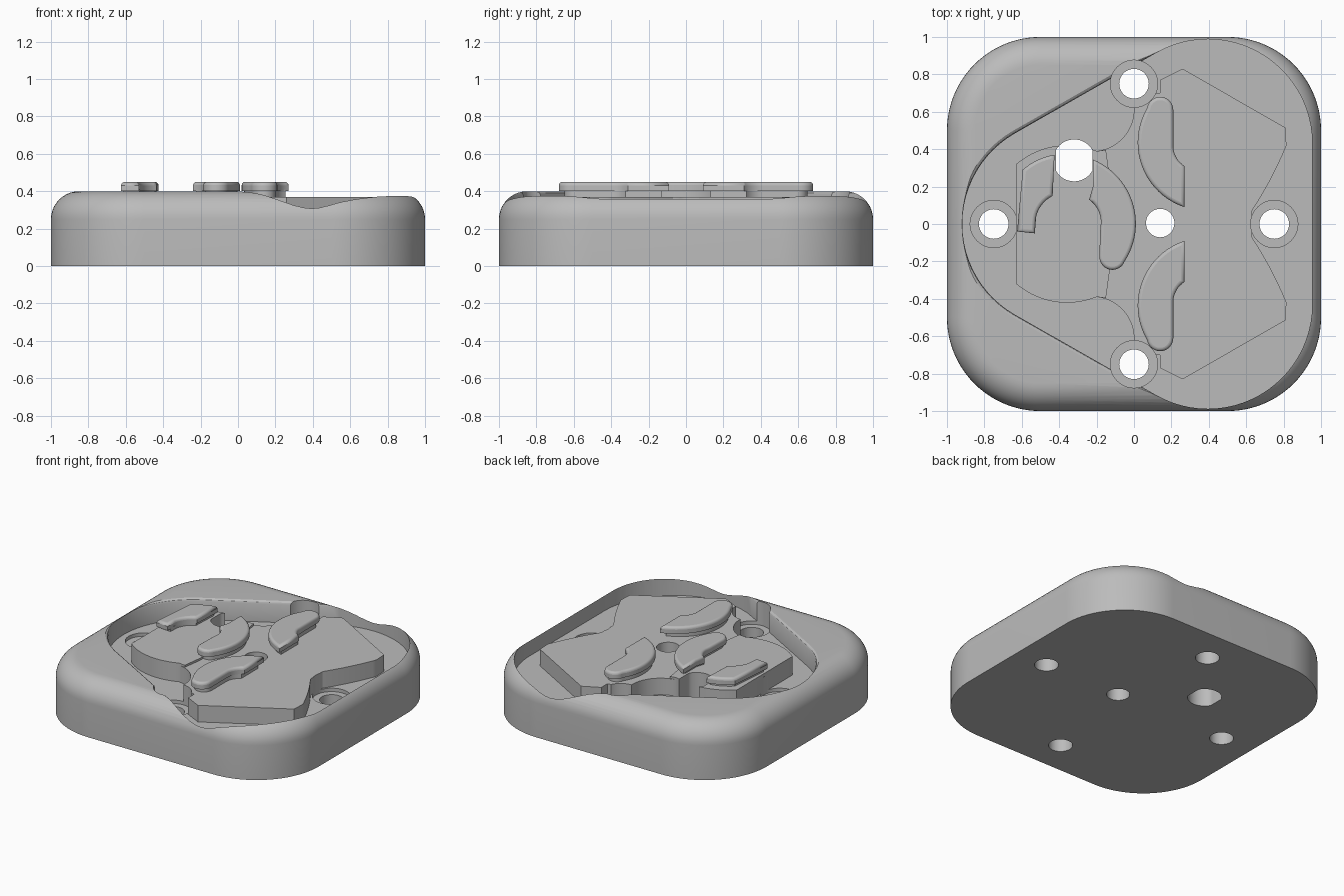
import bpy, bmesh, math
from mathutils import Vector

if "Cube" in bpy.data.objects:
    bpy.data.objects.remove(bpy.data.objects["Cube"])

grey = bpy.data.materials.new("light grey")
grey.diffuse_color = (0.5, 0.5, 0.5, 1)
grey.use_nodes = True
grey.node_tree.nodes["Principled BSDF"].inputs["Base Color"].default_value = grey.diffuse_color


def arc(a, m, b, n=14):
    """Points on the circle through a, m and b, running from a to b."""
    (ax, ay), (mx, my), (bx, by) = a, m, b
    d = 2 * (ax * (my - by) + mx * (by - ay) + bx * (ay - my))
    A, M, B = ax * ax + ay * ay, mx * mx + my * my, bx * bx + by * by
    cx = (A * (my - by) + M * (by - ay) + B * (ay - my)) / d
    cy = (A * (bx - mx) + M * (ax - bx) + B * (mx - ax)) / d
    r = math.hypot(ax - cx, ay - cy)
    t0 = math.atan2(ay - cy, ax - cx)
    tm = (math.atan2(my - cy, mx - cx) - t0) % math.tau
    t1 = (math.atan2(by - cy, bx - cx) - t0) % math.tau
    if tm > t1:
        t1 -= math.tau
    return [(cx + r * math.cos(t0 + t1 * i / n), cy + r * math.sin(t0 + t1 * i / n))
            for i in range(n + 1)]


def hull_arcs(corners, r):
    """Rounded outline: (centre x, y, start angle, end angle) in degrees."""
    pts = []
    for x, y, a, b in corners:
        n = 24
        for i in range(n + 1):
            t = math.radians(a + (b - a) * i / n)
            pts.append((x + r * math.cos(t), y + r * math.sin(t)))
    return pts


def circle(x, y, r, flat=9):
    """Circle whose left and right sides may be cut flat."""
    return [(x + max(-flat, min(flat, r * math.cos(i * math.tau / 48))),
             y + r * math.sin(i * math.tau / 48)) for i in range(48)]


def loft(name, layers):
    """Solid through matching outlines at rising heights."""
    bm = bmesh.new()
    rings = [[bm.verts.new((x, y, z)) for x, y in pts] for z, pts in layers]
    n = len(rings[0])
    for lo, hi in zip(rings, rings[1:]):
        for i in range(n):
            j = (i + 1) % n
            bm.faces.new((lo[i], lo[j], hi[j], hi[i]))
    bm.faces.new(rings[0][::-1])
    bm.faces.new(rings[-1])
    bmesh.ops.remove_doubles(bm, verts=bm.verts, dist=1e-5)
    bmesh.ops.recalc_face_normals(bm, faces=bm.faces)
    me = bpy.data.meshes.new(name)
    bm.to_mesh(me)
    bm.free()
    ob = bpy.data.objects.new(name, me)
    bpy.context.collection.objects.link(ob)
    me.materials.append(grey)
    return ob


def prism(name, pts, z0, z1):
    return loft(name, [(z0, pts), (z1, pts)])


def select(ob):
    bpy.ops.object.select_all(action='DESELECT')
    ob.select_set(True)
    bpy.context.view_layer.objects.active = ob


def cut(ob, cutters):
    select(ob)
    for c in cutters:
        m = ob.modifiers.new("cut", 'BOOLEAN')
        m.operation, m.solver, m.object = 'DIFFERENCE', 'EXACT', c
        bpy.ops.object.modifier_apply(modifier=m.name)


def smooth(ob):
    select(ob)
    bpy.ops.object.shade_smooth_by_angle(angle=math.radians(32))


def flip(pts):
    return [(x, -y) for x, y in reversed(pts)]


FLOOR, PLATE, LEFT = 0.25, 0.37, 0.385

# Body: rounded square block with a filleted top edge
square = [(.5, .5, 0, 90), (-.5, .5, 90, 180), (-.5, -.5, 180, 270), (.5, -.5, 270, 360)]
R = 0.15
layers = [(0, hull_arcs(square, .5))]
for i in range(11):
    t = math.pi / 2 * i / 10
    layers.append((.4 - R + R * math.sin(t), hull_arcs(square, .5 - R * (1 - math.cos(t)))))
body = loft("body", layers)

# Pocket with a softened upper lip
pocket = [(.395, .43, 0, 120), (-.36, 0, 120, 240), (.395, -.43, 240, 360)]
pocket_cut = loft("pocket_cutter", [(FLOOR, hull_arcs(pocket, .558)), (.38, hull_arcs(pocket, .558)),
                                    (.392, hull_arcs(pocket, .563)), (.402, hull_arcs(pocket, .578)),
                                    (.6, hull_arcs(pocket, .578))])

# Screw holes with counterbores, centre hole and flat-sided large hole
spots = [(.75, 0), (-.75, 0), (0, .75), (0, -.75)]
holes = [prism("hole_cutter", circle(x, y, .079), -.1, .6) for x, y in spots]
bores = [prism("bore_cutter", circle(x, y, .126), .225, .6) for x, y in spots]
centre = prism("centre_hole_cutter", circle(.14, .005, .076), -.1, .6)
large = prism("large_hole_cutter", circle(-.32, .34, .112, .098), -.1, .6)
cut(body, [pocket_cut] + bores + holes + [centre, large])
smooth(body)

# Raised plate: wide right wing, narrow waist, left wing
waist = arc((-.63, -.32), (-.39, -.42), (-.2, -.39)) + arc((-.2, -.39), (-.06, -.46), (0, -.62))[1:]
lower = waist + [(.0, -.68), (.14, -.70), (.14, -.77), (.26, -.83), (.81, -.515)]
lower += arc((.815, -.42), (.72, -.22), (.63, -.07))
plate = prism("plate", lower + flip(lower), FLOOR - .01, PLATE)
cut(plate, bores + [centre, large])
smooth(plate)

# Slightly higher left block
block = arc((-.63, -.32), (-.39, -.42), (-.2, -.39))
block += [(-.15, -.395), (-.13, -.25), (-.13, .25), (-.15, .395)] + flip(block)
left_block = prism("left_block", block, PLATE - .01, LEFT)
cut(left_block, [large])
smooth(left_block)

# Curved clamp pads with rounded tops on narrower feet
right_pad = arc((.27, .09), (.02, .42), (.07, .62), 24)
right_pad += arc((.07, .62), (.14, .68), (.21, .61))[1:]
right_pad += arc((.21, .41), (.23, .35), (.27, .31), 8)
middle_pad = arc((-.22, .345), (.01, 0), (-.05, -.2), 24)
middle_pad += arc((-.05, -.2), (-.12, -.245), (-.185, -.17))[1:]
middle_pad += arc((-.18, -.02), (-.19, .07), (-.24, .13), 8) + [(-.22, .2)]
left_pad = arc((-.425, .37), (-.51, .345), (-.595, .29), 8) + [(-.625, -.04), (-.53, -.05)]
left_pad += arc((-.525, .03), (-.495, .1), (-.435, .15), 8)

for name, pts in [("right_back_pad", right_pad), ("right_front_pad", flip(right_pad)),
                  ("middle_pad", middle_pad), ("left_pad", left_pad)]:
    pad = prism(name, pts, .402, .45)
    bev = pad.modifiers.new("round", 'BEVEL')
    bev.width, bev.segments, bev.limit_method = .025, 4, 'WEIGHT'
    weight = pad.data.attributes.new("bevel_weight_edge", 'FLOAT', 'EDGE')
    for e in pad.data.edges:
        if all(pad.data.vertices[v].co.z > .44 for v in e.vertices):
            weight.data[e.index].value = 1
    cut(pad, [large])
    smooth(pad)
    # Foot below the lip
    c = sum((Vector(p) for p in pts), Vector((0, 0))) / len(pts)
    foot = prism(name + "_foot", [tuple(c + (Vector(p) - c) * .88) for p in pts], PLATE - .01, .41)
    cut(foot, [large])
    smooth(foot)

# Cutters are no longer needed
for c in [pocket_cut, centre, large] + holes + bores:
    bpy.data.objects.remove(c)
